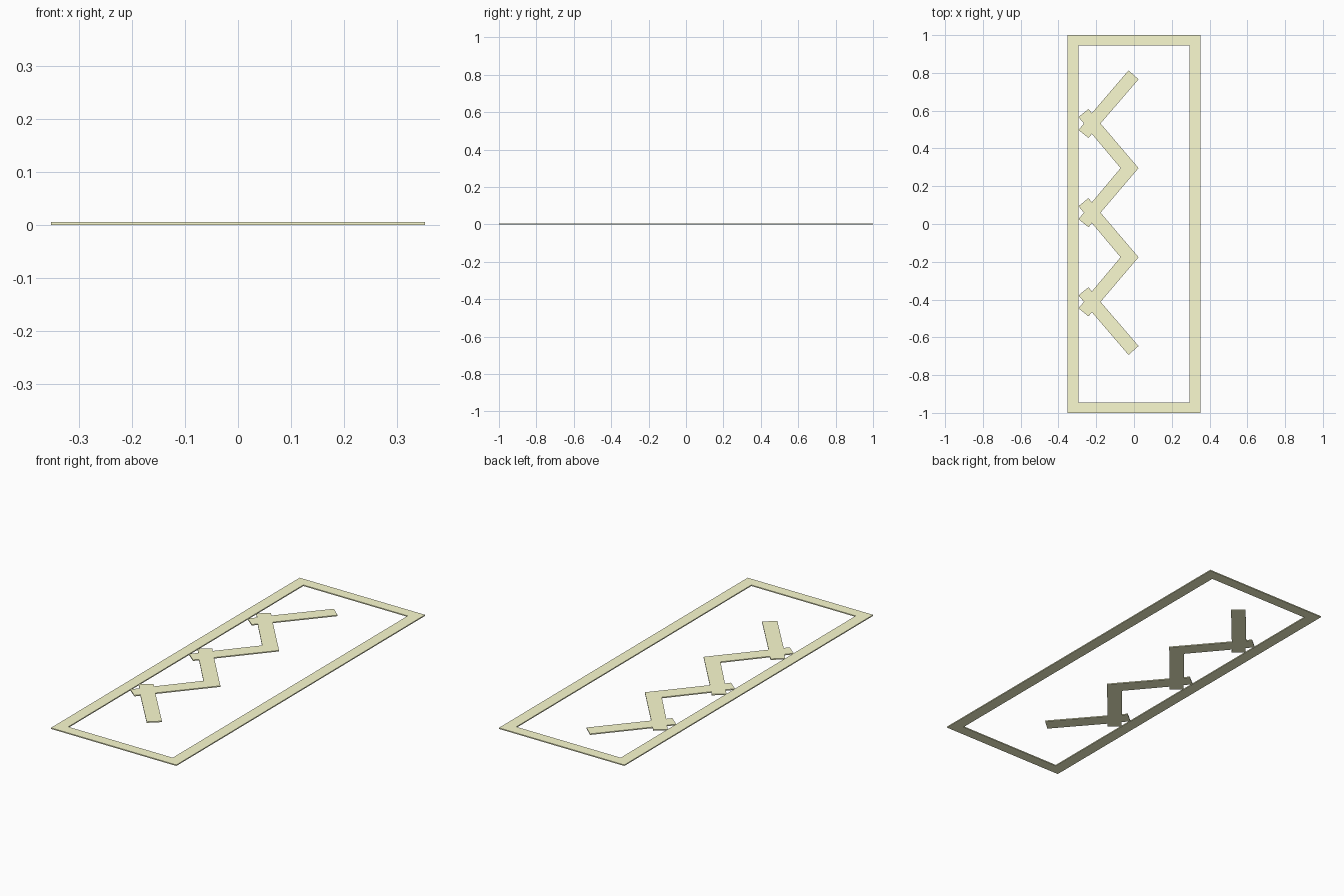
import bpy, bmesh

if "Cube" in bpy.data.objects:
    bpy.data.objects.remove(bpy.data.objects["Cube"])

H = 0.0055        # sheet thickness
PITCH = 0.472     # spacing of the crossings
CENTRES = [0.532 - i * PITCH for i in range(3)]

mat = bpy.data.materials.new("pale_straw")
mat.diffuse_color = (0.97, 0.97, 0.63, 1)
mat.use_nodes = True
mat.node_tree.nodes["Principled BSDF"].inputs["Base Color"].default_value = mat.diffuse_color


def sheet(name, quads):
    """Weld flat quads into one sheet and give it thickness."""
    bm = bmesh.new()
    for q in quads:
        bm.faces.new([bm.verts.new((x, y, 0)) for x, y in q])
    bmesh.ops.remove_doubles(bm, verts=bm.verts[:], dist=0.0005)
    bmesh.ops.recalc_face_normals(bm, faces=bm.faces[:])
    res = bmesh.ops.extrude_face_region(bm, geom=bm.faces[:], use_keep_orig=True)
    top = [g for g in res["geom"] if isinstance(g, bmesh.types.BMVert)]
    bmesh.ops.translate(bm, verts=top, vec=(0, 0, H))
    bmesh.ops.recalc_face_normals(bm, faces=bm.faces[:])
    me = bpy.data.meshes.new(name)
    bm.to_mesh(me)
    bm.free()
    me.materials.append(mat)
    bpy.context.collection.objects.link(bpy.data.objects.new(name, me))


# Rectangular border with mitred corners
signs = [(-1, -1), (1, -1), (1, 1), (-1, 1)]
outer = [(0.353 * x, y) for x, y in signs]
inner = [(0.294 * x, 0.945 * y) for x, y in signs]
sheet("border_frame", [(outer[i], outer[(i + 1) % 4], inner[(i + 1) % 4], inner[i])
                       for i in range(4)])

# Zigzag of crossing strips: each crossing has a core, two short tails, two arms
quads = []
for c in CENTRES:
    left, right = (-0.265, c), (-0.177, c)
    quads.append((left, (-0.223, c - 0.055), right, (-0.223, c + 0.055)))
    for s in (-1, 1):
        notch = (-0.223, c + s * 0.055)
        quads.append((left, notch, (-0.241, c + s * 0.077), (-0.294, c + s * 0.034)))
        free = (s > 0 and c == CENTRES[0]) or (s < 0 and c == CENTRES[-1])
        if free:    # square-cut loose end
            end = [(0.024, c + s * 0.234), (-0.029, c + s * 0.281)]
        else:       # mitre onto the next arm
            end = [(0.024, c + s * PITCH / 2), (-0.071, c + s * PITCH / 2)]
        quads.append((notch, right, *end))
sheet("zigzag_strip", quads)
